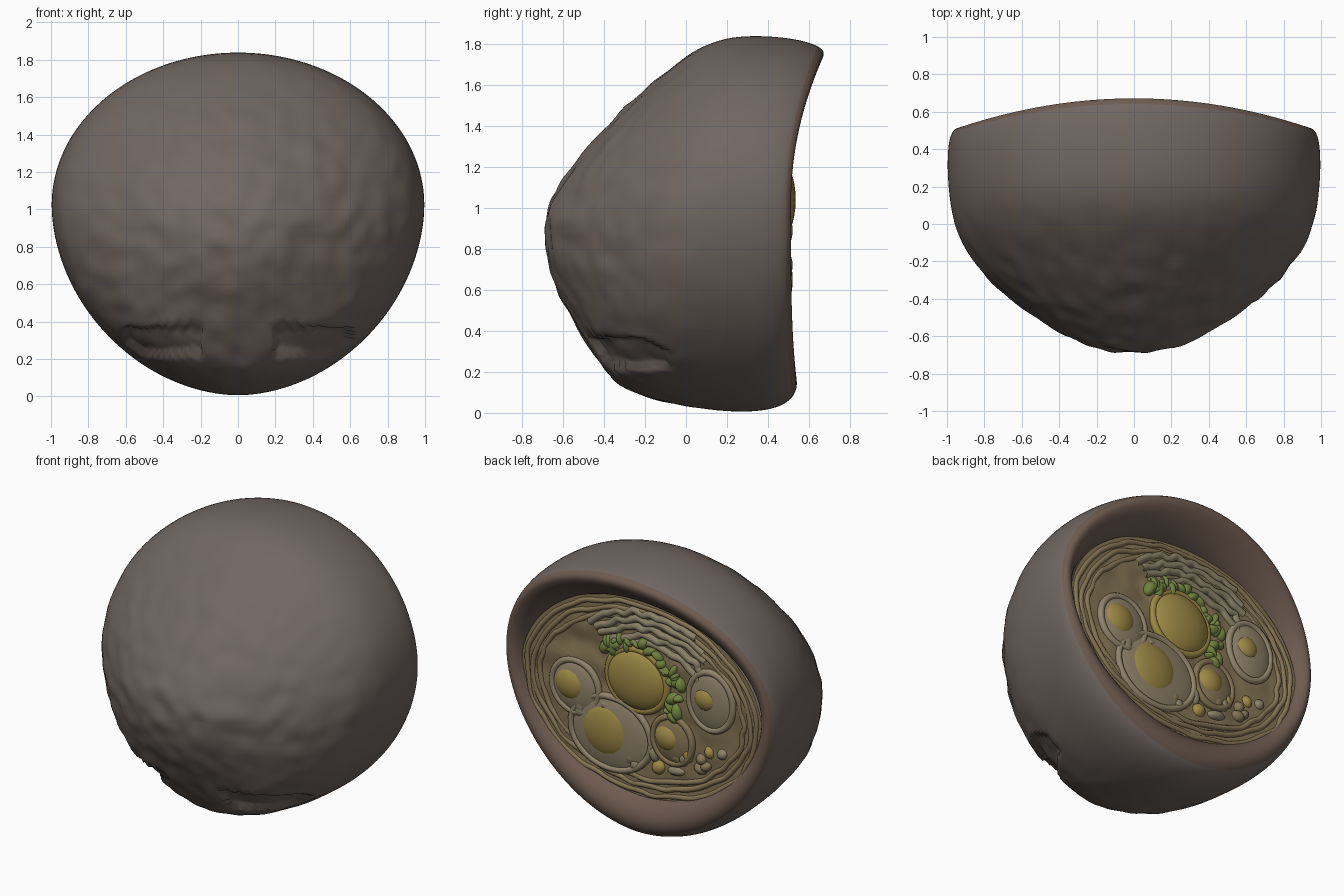
import bpy, bmesh, math, random
from mathutils import Vector, noise

if "Cube" in bpy.data.objects:
    bpy.data.objects.remove(bpy.data.objects["Cube"])

random.seed(4)


def material(name, rgb):
    m = bpy.data.materials.new(name)
    m.diffuse_color = (*rgb, 1)
    m.use_nodes = True
    m.node_tree.nodes["Principled BSDF"].inputs["Base Color"].default_value = m.diffuse_color
    return m


CLAY = material("clay", (0.165, 0.135, 0.12))
LIP = material("lip", (0.155, 0.105, 0.08))
BROTH = material("broth", (0.24, 0.18, 0.09))
WHITE = material("egg_white", (0.29, 0.235, 0.15))
YOLK = material("yolk", (0.34, 0.25, 0.06))
NOODLE = material("noodle", (0.26, 0.22, 0.14))
GREEN = material("greens", (0.16, 0.22, 0.05))
SOUP_Y = 0.45
N = 64


def make(name, bm, mats, subsurf=0):
    bmesh.ops.recalc_face_normals(bm, faces=bm.faces)
    me = bpy.data.meshes.new(name)
    bm.to_mesh(me)
    bm.free()
    ob = bpy.data.objects.new(name, me)
    bpy.context.collection.objects.link(ob)
    for m in mats:
        me.materials.append(m)
    if subsurf:
        ob.modifiers.new("smooth", "SUBSURF").levels = subsurf
        bpy.context.view_layer.objects.active = ob
        ob.select_set(True)
        bpy.ops.object.modifier_apply(modifier="smooth")
        ob.select_set(False)
    for p in ob.data.polygons:
        p.use_smooth = True
    return ob


# Bowl: slices along y as (y, half width, bottom z, top z, rim bend)
SLICES = [
    (-0.68, 0.14, 0.76, 0.98, 0), (-0.655, 0.25, 0.66, 1.06, 0),
    (-0.60, 0.36, 0.54, 1.14, 0), (-0.50, 0.53, 0.37, 1.27, 0),
    (-0.40, 0.67, 0.20, 1.39, 0), (-0.30, 0.78, 0.115, 1.49, 0),
    (-0.15, 0.90, 0.055, 1.62, 0), (0.0, 0.965, 0.03, 1.745, 0),
    (0.15, 0.99, 0.01, 1.825, 0), (0.30, 1.0, 0.0, 1.845, 0.1),
    (0.43, 0.995, 0.02, 1.83, 0.6), (0.495, 0.975, 0.07, 1.79, 1),
    (0.518, 0.945, 0.14, 1.75, 1), (0.505, 0.91, 0.21, 1.68, 0.8),
    (0.475, 0.885, 0.26, 1.60, 0.35), (0.45, 0.87, 0.285, 1.57, 0.1),
    (0.41, 0.85, 0.29, 1.55, 0),
]
bm = bmesh.new()
rings = []
for y, a, zb, zt, k in SLICES:
    cz = zb + 0.555 * (zt - zb)
    ring = []
    for i in range(N):
        t = 2 * math.pi * i / N
        c, s = math.cos(t), math.sin(t)
        pw = 1.0 if s > 0 else 1.06
        x = a * math.copysign(abs(c) ** pw, c)
        z = cz + (zt - cz if s > 0 else cz - zb) * math.copysign(abs(s) ** pw, s)
        bend = 0.165 * s * s if s > 0 else 0.03 * s ** 4
        ring.append(bm.verts.new((x, y + k * bend, z)))
    rings.append(ring)
for j in range(len(rings) - 1):
    for i in range(N):
        f = bm.faces.new((rings[j][i], rings[j][(i + 1) % N],
                          rings[j + 1][(i + 1) % N], rings[j + 1][i]))
        f.material_index = 1 if j >= 11 else 0
hub = bm.verts.new((0, -0.685, 0.87))
for i in range(N):
    bm.faces.new((rings[0][(i + 1) % N], rings[0][i], hub))
bowl = make("bowl", bm, [CLAY, LIP], 2)

# Weathered foot area: rough surface plus two shallow dents
axis = Vector((0, 0.3, 0.95))
for v in bowl.data.vertices:
    p = v.co.copy()
    if p.y < 0.2:
        w = min(1, (0.2 - p.y) / 0.6)
        d = 0.014 * w * noise.noise(p * 9)
        if 0.22 < p.z < 0.36 and 0.2 < abs(p.x) < 0.6 and p.y < -0.1:
            d -= 0.035
        v.co += (p - axis).normalized() * d

# Soup surface: bumpy disc
bm = bmesh.new()
prev = None
mid = bm.verts.new((0, SOUP_Y + 0.01, 0.92))
for j in range(1, 25):
    r = j / 24
    ring = []
    for i in range(96):
        t = 2 * math.pi * i / 96
        p = Vector((0.88 * r * math.cos(t), 0, 0.92 + 0.66 * r * math.sin(t)))
        p.y = SOUP_Y + 0.02 * noise.noise(p * 8) * (1 - r ** 6) + 0.01
        ring.append(bm.verts.new(p))
    for i in range(96):
        k = (i + 1) % 96
        bm.faces.new((mid, ring[i], ring[k]) if prev is None
                     else (prev[i], ring[i], ring[k], prev[k]))
    prev = ring
make("soup", bm, [BROTH])


def blob(name, x, z, rx, rz, h, mat, y=SOUP_Y, tilt=0):
    bpy.ops.mesh.primitive_uv_sphere_add(segments=32, ring_count=16, location=(x, y, z),
                                         rotation=(0, tilt, 0))
    ob = bpy.context.object
    ob.name = name
    ob.scale = (rx, h, rz)
    ob.data.materials.append(mat)
    bpy.ops.object.shade_smooth()


def strand(name, pts, r, mat, cyclic=False):
    cu = bpy.data.curves.new(name, "CURVE")
    cu.dimensions = "3D"
    cu.bevel_depth, cu.bevel_resolution, cu.resolution_u = r, 3, 8
    sp = cu.splines.new("NURBS")
    sp.points.add(len(pts) - 1)
    for q, (x, y, z) in zip(sp.points, pts):
        q.co = (x, y, z, 1)
    sp.order_u, sp.use_endpoint_u, sp.use_cyclic_u = 3, not cyclic, cyclic
    ob = bpy.data.objects.new(name, cu)
    bpy.context.collection.objects.link(ob)
    cu.materials.append(mat)


def oval(cx, cz, rx, rz, y, a0=0, a1=360, n=24, wobble=0.0):
    return [(cx + rx * math.cos(t) + random.uniform(-wobble, wobble), y,
             cz + rz * math.sin(t) + random.uniform(-wobble, wobble))
            for t in (math.radians(a0 + (a1 - a0) * i / n) for i in range(n))]


# Eggs: white disc, raised white rim and yolk
for name, x, z, rx, rz, yr in [("large_egg", 0.22, 0.64, 0.31, 0.25, 0.19),
                               ("left_egg", 0.48, 0.88, 0.18, 0.18, 0.12),
                               ("right_egg", -0.51, 1.04, 0.17, 0.2, 0.09),
                               ("lower_egg", -0.23, 0.71, 0.15, 0.16, 0.10)]:
    mat = BROTH if name == "lower_egg" else WHITE
    blob(name + "_white", x, z, rx, rz, 0.05, mat)
    strand(name + "_rim", oval(x, z, rx * 0.95, rz * 0.95, SOUP_Y + 0.015), 0.022, mat, True)
    blob(name + "_yolk", x + 0.03, z + 0.01, yr, yr * 0.95, 0.07, YOLK)

# Central yolk
blob("central_yolk", 0.03, 1.04, 0.22, 0.2, 0.085, YOLK)
strand("central_yolk_edge", oval(0.03, 1.04, 0.215, 0.2, SOUP_Y + 0.01), 0.025, YOLK, True)

# Chopped greens around the central yolk
for i in range(34):
    t = math.radians(random.uniform(-40, 140))
    r = random.uniform(0.25, 0.33)
    blob("greens", 0.03 - r * math.cos(t), 1.03 + r * 0.85 * math.sin(t),
         random.uniform(0.03, 0.06), random.uniform(0.02, 0.04), 0.05, GREEN,
         tilt=random.uniform(0, 3))

# Noodles at the top and around the edge
for i in range(5):
    strand("noodle", oval(-0.08, 0.98, 0.42 + 0.06 * i, 0.31 + 0.05 * i, SOUP_Y + 0.01,
                          45, 155 - 8 * i, 18, 0.018), 0.024, NOODLE)
for i in range(3):
    strand("edge_noodle", oval(0, 0.92, 0.74 + 0.05 * i, 0.52 + 0.05 * i, SOUP_Y + 0.005,
                               0, 360, 60, 0.012), 0.018, BROTH, True)

# Small scattered toppings
for i in range(22):
    t, r = random.uniform(3.6, 6.1), random.uniform(0.55, 0.9)
    blob("topping", -0.1 + 0.7 * r * math.cos(t), 0.92 + 0.52 * r * math.sin(t),
         random.uniform(0.03, 0.07), random.uniform(0.03, 0.05), 0.04,
         random.choice([BROTH, NOODLE, YOLK]), tilt=random.uniform(0, 3))
